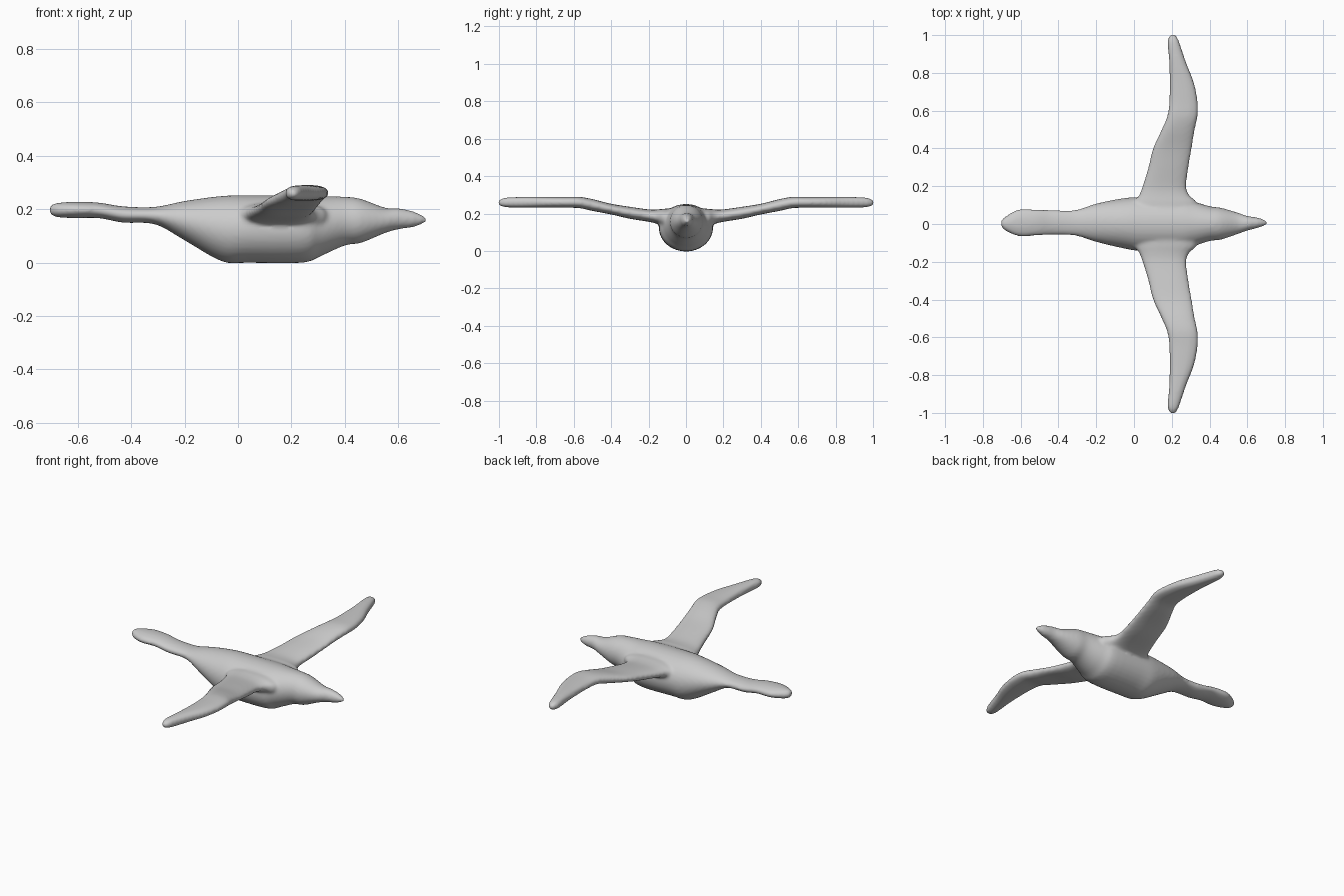
import bpy, bmesh
from math import cos, sin, pi, copysign


def spline(rows, steps=4):
    """Catmull-Rom interpolation between the section rows."""
    out = []
    for i in range(len(rows) - 1):
        p0, p1, p2 = rows[max(i - 1, 0)], rows[i], rows[i + 1]
        p3 = rows[min(i + 2, len(rows) - 1)]
        for s in range(steps):
            t = s / steps
            out.append([0.5 * (2 * b + (c - a) * t + (2 * a - 5 * b + 4 * c - d) * t * t
                               + (3 * b - a - 3 * c + d) * t ** 3)
                        for a, b, c, d in zip(p0, p1, p2, p3)])
    return out + [list(rows[-1])]


def loft(bm, rows, place, power, sides=32):
    """Skin rounded sections: row = position, u min, u max, v min, v max."""
    rings = []
    for p, u0, u1, v0, v1 in spline(rows):
        ring = []
        for k in range(sides):
            c, s = cos(2 * pi * k / sides), sin(2 * pi * k / sides)
            c, s = (copysign(abs(q) ** (2 / power), q) for q in (c, s))
            ring.append(bm.verts.new(place(p, (u0 + u1) / 2 + c * (u1 - u0) / 2,
                                           (v0 + v1) / 2 + s * (v1 - v0) / 2)))
        rings.append(ring)
    for a, b in zip(rings, rings[1:]):
        for k in range(sides):
            n = (k + 1) % sides
            bm.faces.new((a[k], a[n], b[n], b[k]))
    bm.faces.new(rings[0])
    bm.faces.new(rings[-1])


bm = bmesh.new()

# Body from tail to beak: x, y min, y max, z min, z max
body = [(-0.703, -0.012, 0.018, 0.182, 0.212), (-0.68, -0.036, 0.04, 0.17, 0.222),
        (-0.61, -0.065, 0.078, 0.166, 0.227), (-0.52, -0.062, 0.077, 0.166, 0.224),
        (-0.43, -0.058, 0.074, 0.149, 0.21), (-0.31, -0.062, 0.074, 0.143, 0.208),
        (-0.2, -0.095, 0.108, 0.083, 0.23), (-0.06, -0.128, 0.136, 0.004, 0.249),
        (0.04, -0.143, 0.143, -0.001, 0.251), (0.24, -0.143, 0.143, -0.001, 0.25),
        (0.31, -0.12, 0.122, 0.024, 0.248), (0.4, -0.09, 0.094, 0.064, 0.246),
        (0.46, -0.083, 0.086, 0.073, 0.238), (0.55, -0.053, 0.06, 0.11, 0.205),
        (0.6, -0.035, 0.043, 0.124, 0.203), (0.66, -0.02, 0.033, 0.133, 0.19),
        (0.703, -0.004, 0.016, 0.151, 0.169)]
loft(bm, body, lambda p, u, v: (p, u, v), 2)

# Wings from root to tip: y, x min, x max, z min, z max
wing = [(0.0, -0.01, 0.36, 0.1, 0.23), (0.11, 0.0, 0.335, 0.12, 0.226),
        (0.15, 0.025, 0.295, 0.143, 0.222), (0.2, 0.045, 0.277, 0.156, 0.222),
        (0.3, 0.075, 0.289, 0.172, 0.236), (0.4, 0.1, 0.306, 0.195, 0.252),
        (0.5, 0.146, 0.322, 0.214, 0.277), (0.57, 0.175, 0.337, 0.229, 0.289),
        (0.65, 0.187, 0.337, 0.231, 0.289), (0.75, 0.189, 0.317, 0.231, 0.289),
        (0.85, 0.187, 0.278, 0.231, 0.289), (0.95, 0.178, 0.244, 0.233, 0.286),
        (0.985, 0.182, 0.23, 0.238, 0.279), (1.004, 0.195, 0.215, 0.248, 0.267)]
for side in (1, -1):
    loft(bm, wing, lambda p, u, v: (u, side * p, v), 2.4)

bmesh.ops.recalc_face_normals(bm, faces=bm.faces)
mesh = bpy.data.meshes.new("flying_bird")
bm.to_mesh(mesh)
bm.free()
bird = bpy.data.objects.new("flying_bird", mesh)
bpy.context.collection.objects.link(bird)

# Fuse the parts into one soft skin
remesh = bird.modifiers.new("fuse", 'REMESH')
remesh.mode = 'VOXEL'
remesh.voxel_size = 0.009
remesh.use_smooth_shade = True
smooth = bird.modifiers.new("soften", 'SMOOTH')
smooth.factor = 0.5
smooth.iterations = 6
